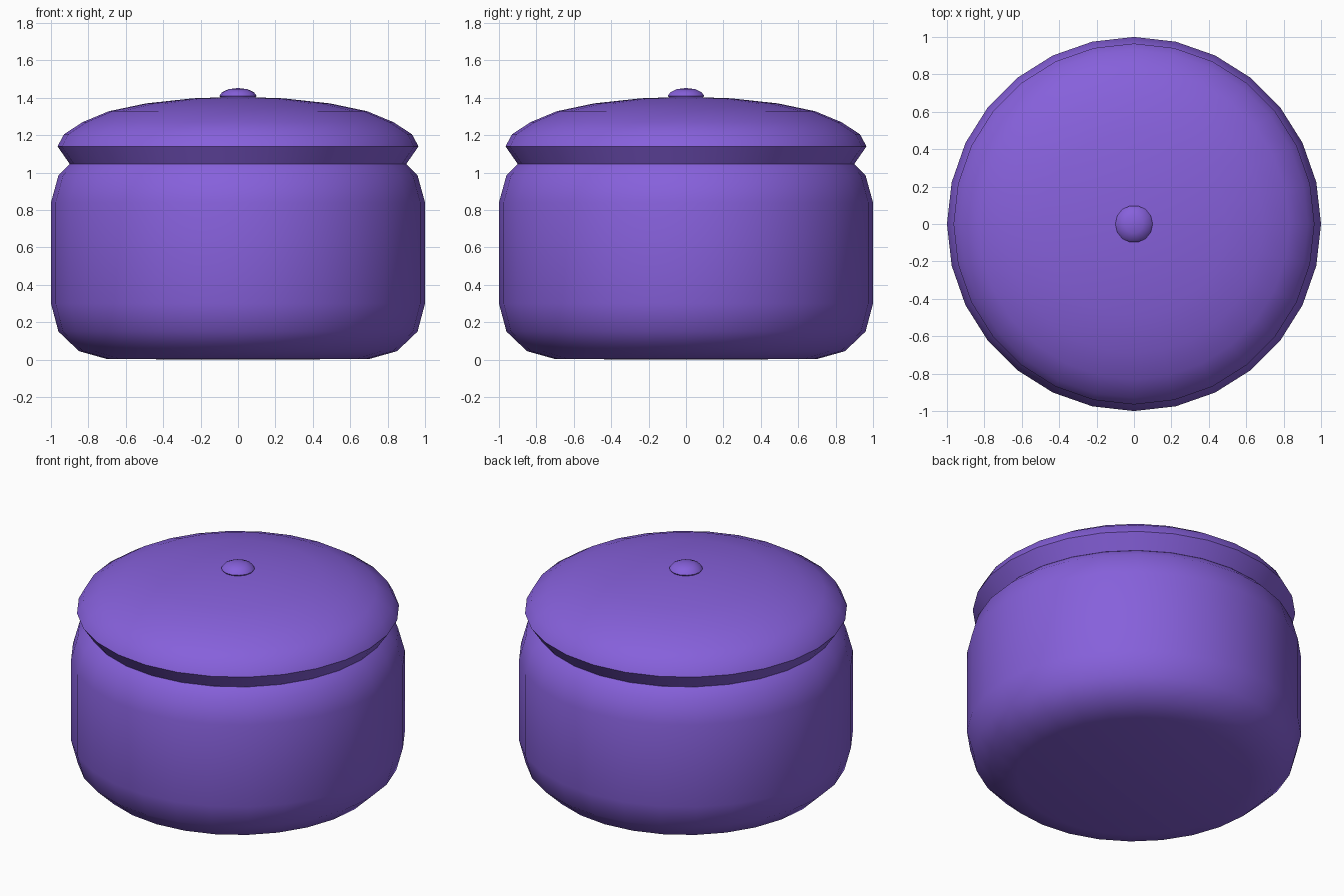
import bpy
import bmesh
import math

cube = bpy.data.objects.get("Cube")
if cube:
    bpy.data.objects.remove(cube, do_unlink=True)

purple = bpy.data.materials.new("purple glaze")
purple.use_nodes = True
colour = (0.24, 0.118, 0.71, 1)
purple.diffuse_color = colour
purple.node_tree.nodes["Principled BSDF"].inputs["Base Color"].default_value = colour


def lathe(name, profile, sides):
    """Spin an (r, z) profile, running from axis to axis, around z."""
    bm = bmesh.new()
    verts = [bm.verts.new((r, 0, z)) for r, z in profile]
    edges = [bm.edges.new(pair) for pair in zip(verts, verts[1:])]
    bmesh.ops.spin(bm, geom=verts + edges, cent=(0, 0, 0), axis=(0, 0, 1),
                   angle=math.tau, steps=sides, use_duplicate=False)
    bmesh.ops.remove_doubles(bm, verts=bm.verts[:], dist=0.0005)
    bmesh.ops.recalc_face_normals(bm, faces=bm.faces[:])
    mesh = bpy.data.meshes.new(name)
    bm.to_mesh(mesh)
    bm.free()
    mesh.materials.append(purple)
    obj = bpy.data.objects.new(name, mesh)
    bpy.context.collection.objects.link(obj)
    bpy.ops.object.select_all(action='DESELECT')
    obj.select_set(True)
    bpy.context.view_layer.objects.active = obj
    bpy.ops.object.shade_smooth_by_angle(angle=math.radians(42))
    return obj


# Rounded pot body
lathe("pot_body", [(0, 0), (0.70, 0.003), (0.85, 0.045), (0.96, 0.15), (1, 0.30),
                   (1, 0.84), (0.96, 0.985), (0.90, 1.045), (0, 1.045)], 28)

# Domed lid with a bevelled rim
lathe("lid", [(0, 1.046), (0.90, 1.046), (0.965, 1.14), (0.93, 1.205), (0.83, 1.27),
              (0.69, 1.328), (0.49, 1.37), (0.24, 1.397), (0, 1.405)], 28)

# Small button knob
lathe("lid_knob", [(0, 1.39), (0.085, 1.39), (0.10, 1.41), (0.085, 1.43),
                   (0.05, 1.446), (0, 1.452)], 14)
